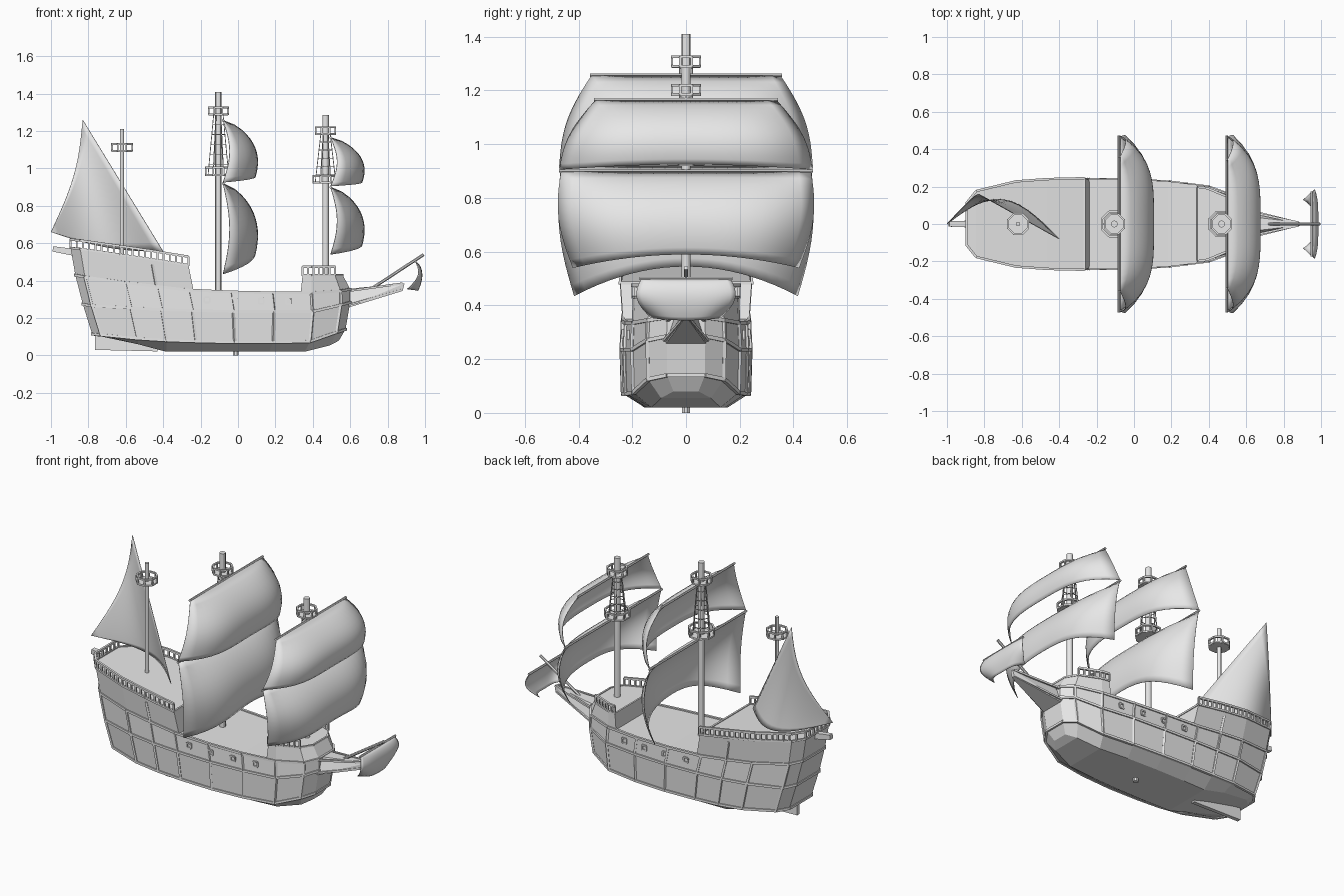
import bpy, bmesh, math
from mathutils import Vector, Matrix

cube = bpy.data.objects.get("Cube")
if cube:
    bpy.data.objects.remove(cube)

grey = bpy.data.materials.new("light_grey")
grey.use_nodes = True
grey.diffuse_color = (0.8, 0.8, 0.8, 1)
for node in grey.node_tree.nodes:
    if node.type == 'BSDF_PRINCIPLED':
        node.inputs["Base Color"].default_value = (0.8, 0.8, 0.8, 1)


def finish(name, bm, smooth=False, thickness=0):
    bmesh.ops.remove_doubles(bm, verts=bm.verts, dist=0.0001)
    bmesh.ops.recalc_face_normals(bm, faces=bm.faces)
    for face in bm.faces:
        face.smooth = smooth
    mesh = bpy.data.meshes.new(name)
    bm.to_mesh(mesh)
    bm.free()
    mesh.materials.append(grey)
    obj = bpy.data.objects.new(name, mesh)
    bpy.context.scene.collection.objects.link(obj)
    if thickness:
        mod = obj.modifiers.new("thickness", 'SOLIDIFY')
        mod.thickness = thickness
        mod.offset = 0
    return obj


def rod(bm, a, b, r, sides=4, r_end=None):
    a, b = Vector(a), Vector(b)
    d = b - a
    turn = Matrix.Rotation(math.pi / sides, 4, 'Z')
    place = Matrix.Translation((a + b) / 2) @ d.to_track_quat('Z', 'Y').to_matrix().to_4x4() @ turn
    bmesh.ops.create_cone(bm, cap_ends=True, segments=sides, radius1=r,
                          radius2=r if r_end is None else r_end, depth=d.length, matrix=place)


def chain(bm, pts, r, closed=False):
    for a, b in zip(pts, pts[1:] + (pts[:1] if closed else [])):
        rod(bm, a, b, r)


def mirror(p):
    return Vector((p.x, -p.y, p.z))


def grid(name, rows, cols, point):
    bm = bmesh.new()
    v = [[bm.verts.new(point(i / rows, j / cols)) for j in range(cols + 1)] for i in range(rows + 1)]
    for i in range(rows):
        for j in range(cols):
            bm.faces.new((v[i][j], v[i][j + 1], v[i + 1][j + 1], v[i + 1][j]))
    return finish(name, bm, True, 0.004)


# Hull plan: stations from stern to bow with relative half widths
T = [0, .035, .18, .295, .41, .563, .715, .86, .965, 1]
W = [.46, .72, .93, .98, 1, .99, .94, .83, .6, .3]
# Each level: stern x, bow x, half width, height at each station
LEVELS = {
    "keel": (-.77, .54, .155, [.105, .1, .06, .02, .02, .02, .02, .02, .055, .08]),
    "chine": (-.78, .575, .235, [.115, .11, .09, .08, .075, .07, .07, .075, .125, .14]),
    "middle": (-.83, .6, .24, [.275, .265, .255, .245, .24, .235, .235, .235, .27, .285]),
    "upper": (-.87, .6, .235, [.43, .42, .39, .37, .35, .34, .335, .335, .345, .355]),
    "poop": (-.895, .57, .245, [.575, .57, .54, .515, .487, .46, .45, .44, .43, .43]),
    "fore": (-.634, .56, .23, [.43] * 10),
}


def side(level, t):
    x0, x1, w, zs = LEVELS[level]
    i = max(k for k in range(9) if T[k] <= t)
    f = (t - T[i]) / (T[i + 1] - T[i])
    mix = lambda a: a[i] + (a[i + 1] - a[i]) * f
    return Vector((x0 + (x1 - x0) * t, w * mix(W), mix(zs)))


def ring(level, ts):
    half = [side(level, t) for t in ts]
    return half + [mirror(p) for p in reversed(half)]


def loft(name, levels, ts):
    bm = bmesh.new()
    loops = [[bm.verts.new(p) for p in ring(l, ts)] for l in levels]
    n = len(loops[0])
    for a, b in zip(loops, loops[1:]):
        for i in range(n):
            k = (i + 1) % n
            bm.faces.new((a[i], a[k], b[k], b[i]))
    for loop in (loops[0], loops[-1]):
        for i in range(n // 2 - 1):
            bm.faces.new((loop[i], loop[i + 1], loop[n - 2 - i], loop[n - 1 - i]))
    return finish(name, bm)


POOP_T = T[:4] + [.43]
FORE_T = [.82, .86, .965, 1]
loft("hull", ["keel", "chine", "middle", "upper"], T)
loft("poop_deck", ["upper", "poop"], POOP_T)
loft("forecastle", ["upper", "fore"], FORE_T)

# Wales round the hull and upright ribs
bm = bmesh.new()
for level in ("chine", "middle", "upper"):
    chain(bm, ring(level, T), .01, True)
chain(bm, ring("poop", POOP_T), .008, True)
chain(bm, ring("fore", FORE_T), .007, True)
finish("wales", bm)

bm = bmesh.new()
for k in range(1, 9):
    pts = [side(l, T[k]) for l in ("chine", "middle", "upper")]
    if k == 3:
        pts.append(pts[-1].lerp(side("poop", T[k]), .8))
    chain(bm, pts, .009)
    chain(bm, [mirror(p) for p in pts], .009)
finish("hull_ribs", bm)

# Deck railings
UP = Vector((0, 0, .045))


def railing(name, level, ts, posts, across=False):
    bm = bmesh.new()
    for flip in (lambda p: p, mirror):
        chain(bm, [flip(side(level, t)) + UP for t in ts], .009)
        for i in range(posts + 1):
            p = flip(side(level, ts[0] + (ts[-1] - ts[0]) * i / posts))
            rod(bm, p, p + UP, .007)
    if across:
        p = side(level, ts[0])
        rod(bm, p + UP, mirror(p) + UP, .009)
        for i in range(1, 6):
            q = p.lerp(mirror(p), i / 6)
            rod(bm, q, q + UP, .007)
    finish(name, bm)


railing("poop_railing", "poop", POOP_T, 19, True)
railing("forecastle_railing", "fore", FORE_T[:3], 6)

# Gun port frames
bm = bmesh.new()
for i in range(4):
    t = .4725 + i * .1
    p = side("middle", t).lerp(side("upper", t), .55)
    corners = [p + Vector((x * .014, .002, z * .014)) for x, z in ((-1, -1), (1, -1), (1, 1), (-1, 1))]
    chain(bm, corners, .006, True)
    chain(bm, [mirror(c) for c in corners], .006, True)
finish("gun_ports", bm)

# Rudder fin, keel peg and stern spar
bm = bmesh.new()
fin = [(-.765, .11), (-.765, .03), (-.43, .022), (-.43, .08)]
faces = [[bm.verts.new((x, y, z)) for x, z in fin] for y in (-.012, .012)]
for f in faces:
    bm.faces.new(f)
for i in range(4):
    k = (i + 1) % 4
    bm.faces.new((faces[0][i], faces[0][k], faces[1][k], faces[1][i]))
finish("rudder", bm)
bm = bmesh.new()
rod(bm, (-.012, 0, 0), (-.012, 0, .04), .016, 8)
finish("keel_peg", bm)
bm = bmesh.new()
rod(bm, (-.84, 0, .545), (-.99, 0, .57), .028, 4, .02)
finish("stern_spar", bm)

# Beak under the bow, with side rails and bowsprit
bm = bmesh.new()
for s in (-1, 1):
    for p in ((.57, .08, .25), (.57, .045, .355), (.88, .01, .345), (.89, .008, .385)):
        bm.verts.new((p[0], p[1] * s, p[2]))
bmesh.ops.convex_hull(bm, input=bm.verts)
finish("beak", bm)
bm = bmesh.new()
for s in (-1, 1):
    rod(bm, (.59, .07 * s, .345), (.88, .008 * s, .385), .008)
    rod(bm, (.59, .08 * s, .27), (.87, .01 * s, .35), .007)
finish("beak_rails", bm)
bm = bmesh.new()
rod(bm, (.68, 0, .335), (.993, 0, .54), .009, 8)
finish("bowsprit", bm)


# Masts with lookout baskets and rigging
def basket(bm, x, z, r, h):
    rim = [Vector((x + r * math.cos(a), r * math.sin(a), z)) for a in
           [math.pi * (k + .5) / 4 for k in range(8)]]
    lift = Vector((0, 0, h))
    chain(bm, rim, .007, True)
    chain(bm, [p + lift for p in rim], .007, True)
    for p in rim:
        rod(bm, p, p + lift, .006)
    rod(bm, (x, 0, z - .006), (x, 0, z + .004), r, 8)


def mast(name, x, z0, z1, r, baskets):
    bm = bmesh.new()
    rod(bm, (x, 0, z0), (x, 0, z1), r, 12)
    finish(name, bm, True)
    bpy.context.view_layer.objects.active = bpy.data.objects[name]
    bpy.data.objects[name].select_set(True)
    bpy.ops.object.shade_smooth_by_angle()
    bpy.data.objects[name].select_set(False)
    bm = bmesh.new()
    for z, rad, h in baskets:
        basket(bm, x, z, rad, h)
    finish(name + "_baskets", bm)
    if len(baskets) < 2:
        return
    bm = bmesh.new()
    low, high = baskets[0][0], baskets[1][0]
    rows = []
    for i in range(7):
        f = i / 6
        rad = .055 - .03 * f
        rows.append([Vector((x + rad * math.cos(k * math.pi / 3), rad * math.sin(k * math.pi / 3),
                             low + (high - low) * f)) for k in range(6)])
        chain(bm, rows[-1], .0025, True)
    for a, b in zip(rows[0], rows[-1]):
        rod(bm, a, b, .003)
    finish(name + "_rigging", bm)


mast("mizzen_mast", -.62, .5, 1.21, .012, [(1.095, .058, .035)])
mast("main_mast", -.105, .3, 1.41, .018, [(.965, .072, .04), (1.29, .056, .035)])
mast("fore_mast", .468, .4, 1.285, .018, [(.925, .07, .035), (1.185, .056, .035)])


# Billowing square sails, each hung from a yard
def sail(name, x0, top, bottom, w_top, w_bottom, depth, rise, lean=0, flare=.03):
    def point(s, u):
        t = 2 * u - 1
        w = w_top + (w_bottom - w_top) * s + flare * math.sin(math.pi * s)
        belly = math.sin(math.pi * .62 * s ** .7)
        x = x0 - lean * s + depth * (1 - abs(t) ** 4) * belly + .035 * math.sin(math.pi * s) * abs(t) ** 4
        return x, w * t, top + (bottom - top) * s + rise * (1 - t * t) * s
    grid(name, 12, 20, point)
    bm = bmesh.new()
    rod(bm, (x0, -w_top - .008, top), (x0, w_top + .008, top), .007, 6)
    finish(name + "_yard", bm)


sail("main_lower_sail", -.08, .92, .435, .465, .415, .185, .11)
sail("main_upper_sail", -.08, 1.257, .925, .35, .47, .185, .03)
sail("fore_lower_sail", .495, .9, .54, .465, .42, .18, .05)
sail("fore_upper_sail", .495, 1.165, .905, .335, .47, .18, .02)
sail("bow_sail", .95, .5, .355, .165, .13, .06, -.01, .045, .035)

# Three-cornered stern sail, bellied to one side
PEAK, TACK, CLEW = Vector((-.83, .16, 1.26)), Vector((-.4, -.08, .555)), Vector((-1, 0, .66))


def stern_sail(u, v):
    swell = math.sin(math.pi * v)
    return PEAK.lerp(TACK, u).lerp(CLEW, v) + Vector((.04 * (1 - u), .05 + .12 * u, -.03 * u)) * swell * (1 - (1 - u) * .1)


grid("stern_sail", 14, 14, stern_sail)
